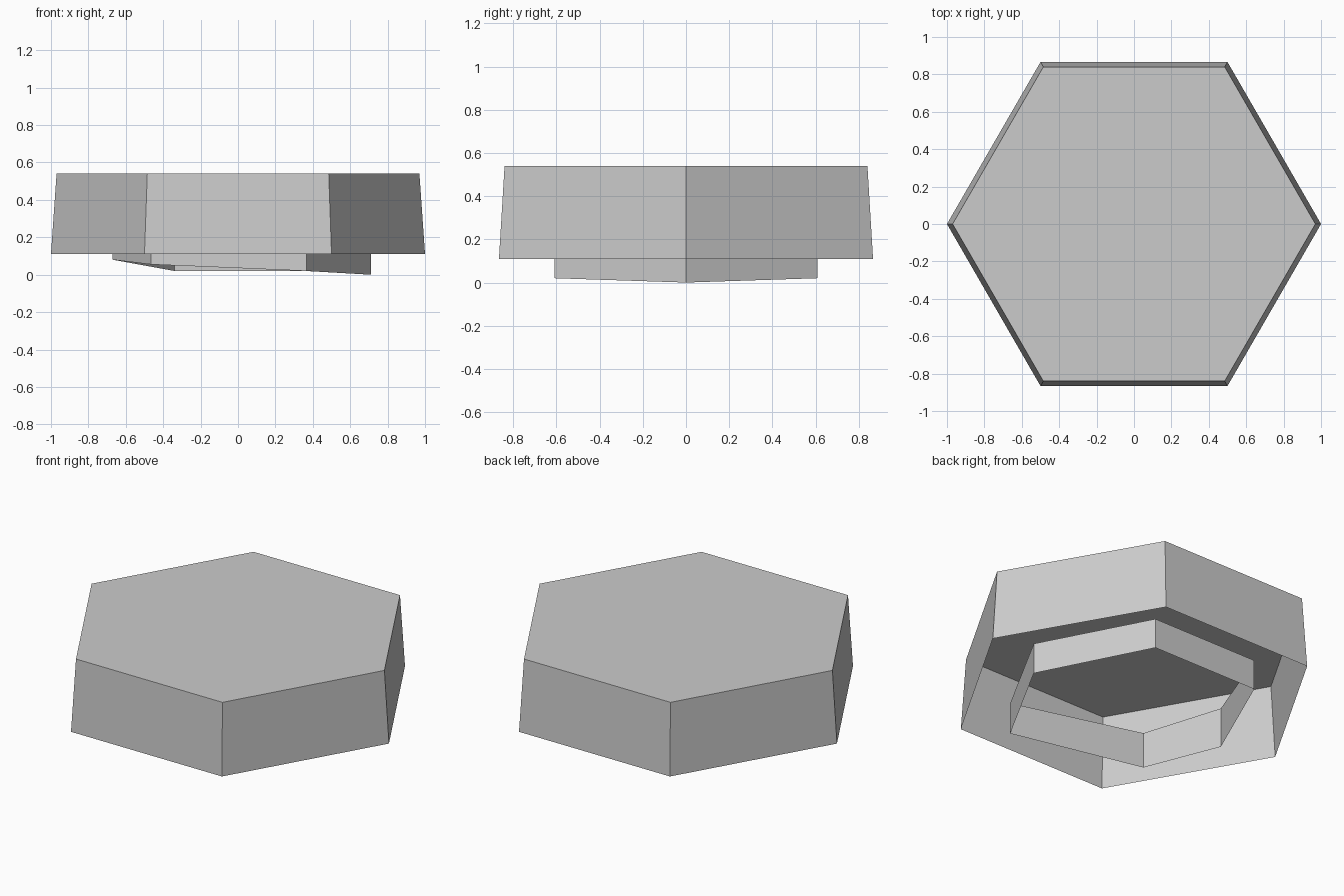
import bpy, bmesh, math

cube = bpy.data.objects.get("Cube")
if cube:
    bpy.data.objects.remove(cube, do_unlink=True)

grey = bpy.data.materials.new("plain_grey")
grey.use_nodes = True
grey.diffuse_color = (0.6, 0.6, 0.6, 1)
grey.node_tree.nodes["Principled BSDF"].inputs["Base Color"].default_value = (0.6, 0.6, 0.6, 1)


def hexagon(radius, z):
    return [(radius * math.cos(math.radians(a)), radius * math.sin(math.radians(a)), z)
            for a in range(0, 360, 60)]


def thin_wall(name, lower, upper, closed_top=False):
    """Join two matching outlines with a single-sheet wall."""
    bm = bmesh.new()
    low = [bm.verts.new(p) for p in lower]
    top = [bm.verts.new(p) for p in upper]
    n = len(low)
    for i in range(n):
        j = (i + 1) % n
        bm.faces.new((low[i], low[j], top[j], top[i]))
    if closed_top:
        bm.faces.new(top)
    mesh = bpy.data.meshes.new(name)
    bm.to_mesh(mesh)
    bm.free()
    mesh.materials.append(grey)
    obj = bpy.data.objects.new(name, mesh)
    bpy.context.collection.objects.link(obj)
    return obj


# Hollow six-sided cap, open underneath
thin_wall("cap", hexagon(1.0, 0.11), hexagon(0.97, 0.54), closed_top=True)

# Loose six-sided band below: x, y, bottom z, top z of each corner
corners = [(0.71, 0.0, 0.0, 0.185), (0.36, 0.61, 0.02, 0.2), (-0.34, 0.61, 0.02, 0.2),
           (-0.67, -0.065, 0.08, 0.32), (-0.465, -0.475, 0.055, 0.27), (0.365, -0.61, 0.02, 0.21)]
thin_wall("inner_band",
          [(x, y, low) for x, y, low, high in corners],
          [(x, y, high) for x, y, low, high in corners])
